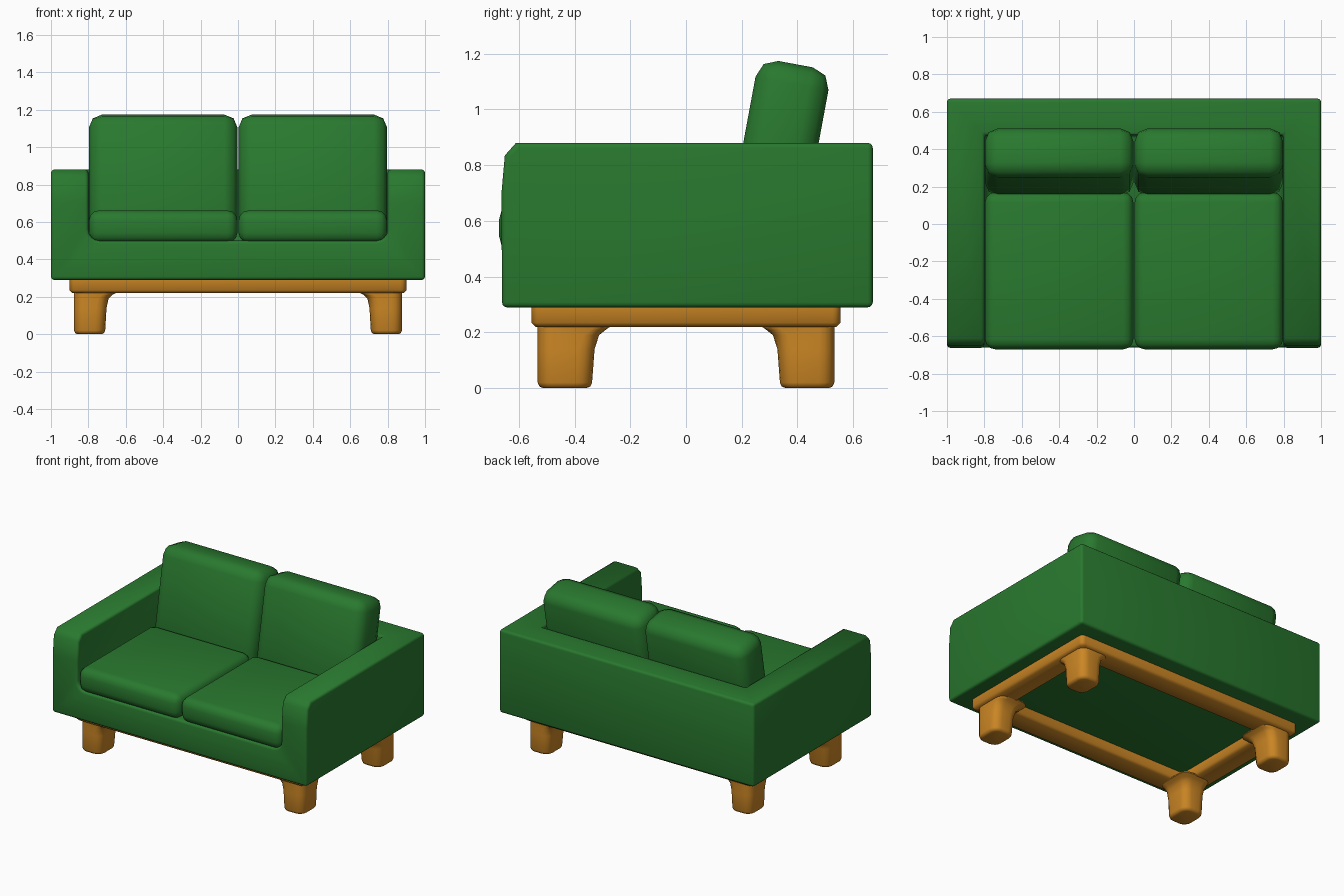
import bpy, bmesh, math
from mathutils import Vector

if "Cube" in bpy.data.objects:
    bpy.data.objects.remove(bpy.data.objects["Cube"])

GREEN = bpy.data.materials.new("green_fabric")
GREEN.diffuse_color = (0.022, 0.19, 0.028, 1)
GREEN.use_nodes = True
GREEN.node_tree.nodes["Principled BSDF"].inputs["Base Color"].default_value = GREEN.diffuse_color
WOOD = bpy.data.materials.new("wood")
WOOD.diffuse_color = (0.60, 0.24, 0.018, 1)
WOOD.use_nodes = True
WOOD.node_tree.nodes["Principled BSDF"].inputs["Base Color"].default_value = WOOD.diffuse_color


def make(name, bm, mat):
    bmesh.ops.recalc_face_normals(bm, faces=bm.faces)
    me = bpy.data.meshes.new(name)
    bm.to_mesh(me)
    bm.free()
    ob = bpy.data.objects.new(name, me)
    bpy.context.collection.objects.link(ob)
    me.materials.append(mat)
    return ob


def activate(ob):
    bpy.ops.object.select_all(action='DESELECT')
    ob.select_set(True)
    bpy.context.view_layer.objects.active = ob


def smooth(ob, angle=40):
    activate(ob)
    bpy.ops.object.shade_smooth_by_angle(angle=math.radians(angle))


def bevel(ob, width, segments, angle=50):
    activate(ob)
    m = ob.modifiers.new("bevel", 'BEVEL')
    m.width, m.segments = width, segments
    m.limit_method, m.angle_limit = 'ANGLE', math.radians(angle)
    bpy.ops.object.modifier_apply(modifier=m.name)


def loft(name, rings, mat, caps=True):
    bm = bmesh.new()
    rows = [[bm.verts.new(p) for p in r] for r in rings]
    n = len(rows[0])
    pairs = list(zip(rows, rows[1:])) if caps else list(zip(rows, rows[1:] + rows[:1]))
    for a, b in pairs:
        for i in range(n):
            bm.faces.new((a[i], a[(i + 1) % n], b[(i + 1) % n], b[i]))
    if caps:
        bm.faces.new(rows[0])
        bm.faces.new(rows[-1])
    return make(name, bm, mat)


def box(name, lo, hi, mat):
    rings = [[(lo[0], lo[1], z), (hi[0], lo[1], z), (hi[0], hi[1], z), (lo[0], hi[1], z)]
             for z in (lo[2], hi[2])]
    return loft(name, rings, mat)


def rounded_rect(x0, x1, y0, y1, r, z, steps=4):
    pts = []
    for k, (cx, cy) in enumerate([(x1 - r, y1 - r), (x0 + r, y1 - r),
                                  (x0 + r, y0 + r), (x1 - r, y0 + r)]):
        for i in range(steps + 1):
            a = math.radians(90 * k + 90 * i / steps)
            pts.append((cx + r * math.cos(a), cy + r * math.sin(a), z))
    return pts


# Upholstered body: side profile across the width, seat space cut out
side = [(-.66, .29), (.67, .29), (.67, .88), (-.61, .88), (-.65, .835), (-.662, .70)]
body = loft("body", [[(x, y, z) for y, z in side] for x in (-1, 1)], GREEN)
r = .06
arc = [(.8 - r + r * math.sin(a), .5 + r - r * math.cos(a))
       for a in [math.radians(90 * i / 4) for i in range(5)]]
opening = arc + [(.8, 1.3), (-.8, 1.3)] + [(-x, z) for x, z in reversed(arc)]
cutter = loft("seat_cutter", [[(x, y, z) for x, z in opening] for y in (-1, .475)], GREEN)
cutter.hide_render = True
activate(body)
cut = body.modifiers.new("seat_space", 'BOOLEAN')
cut.operation, cut.solver, cut.object = 'DIFFERENCE', 'EXACT', cutter
bpy.ops.object.modifier_apply(modifier=cut.name)
bpy.data.objects.remove(cutter)
bevel(body, .018, 3, 60)
smooth(body, 50)

for s, label in ((-1, "left"), (1, "right")):
    x0, x1 = sorted((s * .003, s * .797))
    # Seat cushion
    seat = box(label + "_seat_cushion", (x0, -.67, .488), (x1, .17, .662), GREEN)
    bevel(seat, .055, 3)
    smooth(seat, 50)
    # Back cushion, leaning backwards
    back = box(label + "_back_cushion", (x0, -.133, -.335), (x1, .133, .335), GREEN)
    bevel(back, .07, 2)
    back.rotation_euler.x = math.radians(-10.5)
    back.location = (0, .332, .833)
    smooth(back, 50)

# Wooden base frame: open rectangular ring
X, Y, W = .9, .555, .16
rings = [rounded_rect(-X + d, X - d, -Y + d, Y - d, rad, z)
         for d, rad, z in [(0, .03, .235), (0, .03, .295), (W, .04, .295),
                           (W, .04, .235), (W - .015, .05, .22), (.015, .02, .22)]]
frame = loft("base_frame", rings, WOOD, caps=False)
smooth(frame, 50)

# Legs flaring inwards where they meet the frame: (z, inner x, inner y, outer inset, radius)
leg_rows = [(0, .73, .36, .02, .04), (.006, .716, .343, .006, .05), (.02, .71, .337, 0, .055),
            (.14, .703, .328, 0, .055), (.19, .692, .312, 0, .055),
            (.208, .675, .29, 0, .055), (.222, .65, .27, 0, .055), (.23, .65, .27, 0, .055)]
for sx, lx in ((-1, "left"), (1, "right")):
    for sy, ly in ((-1, "front"), (1, "back")):
        rings = []
        for z, ix, iy, inset, rad in leg_rows:
            ring = rounded_rect(ix, .877 - inset, iy, .532 - inset, rad, z)
            rings.append([(sx * x, sy * y, z) for x, y, z in ring])
        smooth(loft(ly + "_" + lx + "_leg", rings, WOOD), 50)
